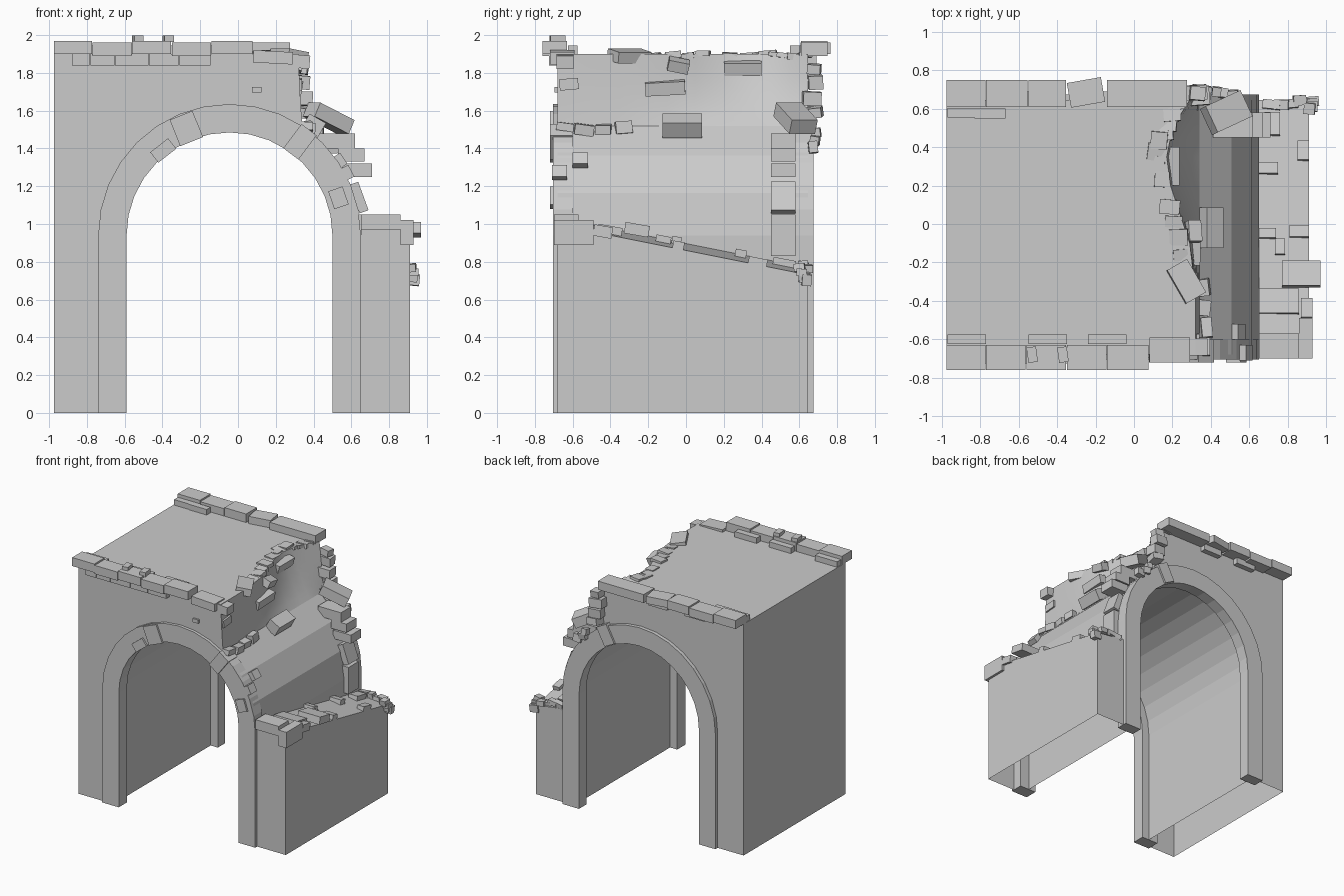
import bpy, bmesh, math, random
from mathutils import Matrix, Vector, Euler

random.seed(4)
if "Cube" in bpy.data.objects:
    bpy.data.objects.remove(bpy.data.objects["Cube"], do_unlink=True)

stone = bpy.data.materials.new("grey stone")
stone.use_nodes = True
GREY = (0.6, 0.6, 0.6, 1)
stone.diffuse_color = GREY
stone.node_tree.nodes["Principled BSDF"].inputs["Base Color"].default_value = GREY

# Main dimensions
LEFT, RIGHT, ROOF = -0.975, 0.91, 1.9
FRONT, BACK = -0.68, 0.645
CENTRE_X, SPRING = -0.045, 0.94
OUTER, LINING, INNER = 0.695, 0.61, 0.545
SEGMENTS, BREAK = 16, 5


def finish(name, bm):
    mesh = bpy.data.meshes.new(name)
    bm.to_mesh(mesh)
    bm.free()
    mesh.materials.append(stone)
    obj = bpy.data.objects.new(name, mesh)
    bpy.context.collection.objects.link(obj)
    return obj


def brick(name, centre, size, turn=(0, 0, 0)):
    bm = bmesh.new()
    rot = Euler([math.radians(a) for a in turn]).to_matrix().to_4x4()
    bmesh.ops.create_cube(bm, size=1, matrix=Matrix.Translation(centre) @ rot @ Matrix.Diagonal((*size, 1)))
    return finish(name, bm)


def span(name, xs, ys, zs, turn=(0, 0, 0)):
    """Brick given by its extent on each axis."""
    pairs = (xs, ys, zs)
    return brick(name, [sum(p) / 2 for p in pairs], [p[1] - p[0] for p in pairs], turn)


def on_arch(radius, angle):
    a = math.radians(angle)
    return CENTRE_X + radius * math.cos(a), SPRING + radius * math.sin(a)


def arch(radius):
    """Arch outline from the right foot over to the left foot, as (x, z)."""
    arc = [on_arch(radius, 180 * i / SEGMENTS) for i in range(SEGMENTS + 1)]
    return [(arc[0][0], 0)] + arc + [(arc[-1][0], 0)]


def sheet(name, rows):
    """Skin between matching rows of points."""
    bm = bmesh.new()
    grid = [[bm.verts.new(p) for p in row] for row in rows]
    for a, b in zip(grid, grid[1:]):
        for i in range(len(a) - 1):
            bm.faces.new((a[i], a[i + 1], b[i + 1], b[i]))
    bmesh.ops.recalc_face_normals(bm, faces=bm.faces)
    return finish(name, bm)


def panel(name, points):
    bm = bmesh.new()
    bm.faces.new([bm.verts.new(p) for p in points])
    return finish(name, bm)


def wall_top(y, x=RIGHT):
    """Low wall height: falls to the back and slightly outwards."""
    return 0.86 - 0.2 * y + 0.14 * (RIGHT - x)


# Vault lining, and the vault back laid bare in a few broad facets
sheet("vault_lining", [[(x, y, z) for x, z in arch(LINING)] for y in (FRONT, BACK)])
vault = arch(OUTER)
break_angle = 180 * BREAK / SEGMENTS
foot_x = vault[0][0]
bare = [(foot_x, 0.6)] + [on_arch(OUTER, break_angle * i / 3) for i in range(4)]
sheet("vault_back", [[(x, y, z) for x, z in bare] for y in (FRONT, BACK)])

# Broken roof edge, as (y, x)
broken_edge = [(FRONT, 0.32), (-0.35, 0.32), (-0.1, 0.29), (0.05, 0.24), (0.2, 0.19),
               (0.35, 0.17), (0.45, 0.19), (0.55, 0.23), (BACK, 0.29)]
break_x, break_z = bare[-1]


def break_profile(y, top_x):
    """Hollow curve from the roof edge down to the vault."""
    a, c = Vector((top_x, y, ROOF)), Vector((break_x, y, break_z))
    b = Vector((top_x + 0.35 * (break_x - top_x), y, 1.66))
    return [a * (1 - t) ** 2 + b * 2 * t * (1 - t) + c * t * t for t in (i / 6 for i in range(7))]


hollow = sheet("broken_face", [break_profile(y, x) for y, x in broken_edge])
for face in hollow.data.polygons:
    face.use_smooth = True

# Roof, side walls and low wall top
panel("roof", [(LEFT, FRONT, ROOF)] + [(x, y, ROOF) for y, x in broken_edge] + [(LEFT, BACK, ROOF)])
panel("tall_side_wall", [(LEFT, BACK, 0), (LEFT, FRONT, 0), (LEFT, FRONT, ROOF), (LEFT, BACK, ROOF)])
panel("low_side_wall", [(RIGHT, FRONT, 0), (RIGHT, BACK, 0),
                        (RIGHT, BACK, wall_top(BACK)), (RIGHT, FRONT, wall_top(FRONT))])
panel("low_wall_top", [(x, y, wall_top(y, x)) for x, y in
                       ((foot_x, FRONT), (RIGHT, FRONT), (RIGHT, BACK), (foot_x, BACK))])

# End walls and arch rings
for side, y, edge, ring_y in (("front", FRONT, broken_edge[0], (-0.705, -0.6)),
                              ("back", BACK, broken_edge[-1], (0.58, 0.675))):
    outline = [Vector((LEFT, y, 0)), Vector((LEFT, y, ROOF))] + break_profile(y, edge[1])
    outline += [Vector((x, y, z)) for x, z in vault[BREAK + 2:]]
    panel(side + "_wall", outline)
    panel(side + "_low_wall", [(foot_x, y, 0), (RIGHT, y, 0),
                               (RIGHT, y, wall_top(y)), (foot_x, y, wall_top(y, foot_x))])
    loops = []
    for radius, depth in ((OUTER, 0), (OUTER, 1), (INNER, 1), (INNER, 0), (OUTER, 0)):
        loops.append([(x, ring_y[depth], z) for x, z in arch(radius)])
    ring = sheet(side + "_arch_ring", loops)
    bm = bmesh.new()
    bm.from_mesh(ring.data)
    bmesh.ops.remove_doubles(bm, verts=bm.verts, dist=0.0001)
    bmesh.ops.holes_fill(bm, edges=[e for e in bm.edges if e.is_boundary])
    bmesh.ops.recalc_face_normals(bm, faces=bm.faces)
    bm.to_mesh(ring.data)
    bm.free()

# Cornice blocks along the front and back roof edges
front_cuts = [LEFT, -0.77, -0.56, -0.35, -0.14, 0.08]
for i, (a, b) in enumerate(zip(front_cuts, front_cuts[1:])):
    drop = 0.01 * (i % 2)
    span("front_cornice", (a, b - 0.004), (-0.76, -0.63), (ROOF - drop, 1.97 - drop))
span("front_cornice_end", (0.08, 0.29), (-0.72, -0.59), (1.85, 1.915), (0, 3, 0))
for i, (a, b) in enumerate(((LEFT, -0.77), (-0.77, -0.55), (-0.55, -0.35), (-0.14, 0.28))):
    drop = 0.01 * (i % 2)
    span("back_cornice", (a, b - 0.004), (0.61, 0.75), (ROOF - drop, 1.97 - drop))
span("back_cornice_loose", (-0.34, -0.16), (0.62, 0.75), (ROOF, 1.96), (0, 0, 10))
under_cuts = [-0.88, -0.78, -0.65, -0.47, -0.31, -0.14]
for a, b in zip(under_cuts, under_cuts[1:]):
    span("front_under_cornice", (a, b - 0.005), (-0.725, -0.62), (1.84, ROOF))
for a, b in ((-0.65, -0.47), (-0.31, -0.14)):
    span("back_under_cornice", (a, b), (0.6, 0.69), (1.85, ROOF))
for x, y, width in ((-0.87, -0.6, 0.2), (-0.45, -0.6, 0.2), (-0.14, -0.6, 0.2),
                    (-0.87, 0.58, 0.2), (-0.75, 0.575, 0.16), (-0.09, 0.65, 0.1)):
    brick("roof_brick", (x, y, 1.92), (width, 0.05, 0.05))
for x in (-0.53, -0.37):
    brick("cornice_chip", (x, -0.68, 1.98), (0.05, 0.08, 0.035), (0, 0, 8))


# Small rubble scattered along a path
def rubble(name, start, end, count, size):
    a, b = Vector(start), Vector(end)
    for i in range(count):
        spot = a.lerp(b, (i + 0.5) / count) + Vector([random.uniform(-0.01, 0.01) for _ in range(3)])
        dims = [s * random.uniform(0.75, 1.25) for s in size]
        brick(name, spot, dims, [random.uniform(-8, 8) for _ in range(3)])


for (y0, x0), (y1, x1) in zip(broken_edge[1:], broken_edge[2:]):
    rubble("roof_edge_rubble", (x0 - 0.05, y0, 1.895), (x1 - 0.05, y1, 1.895), 2, (0.09, 0.075, 0.03))
rubble("back_edge_rubble", (0.32, 0.68, 1.87), (0.35, 0.67, 1.55), 4, (0.09, 0.08, 0.06))
rubble("back_arch_rubble", (0.4, 0.68, 1.5), (0.52, 0.68, 1.38), 3, (0.06, 0.04, 0.06))
rubble("vault_rubble", (0.37, -0.7, 1.51), (0.37, -0.28, 1.5), 4, (0.06, 0.09, 0.055))
rubble("corner_rubble", (0.92, 0.6, 0.77), (0.92, 0.64, 0.7), 4, (0.06, 0.05, 0.05))
rubble("back_wall_rubble", (0.69, 0.62, 0.79), (0.88, 0.64, 0.75), 4, (0.08, 0.05, 0.04))

# Loose stones on the low wall
for x, y, width, depth in ((0.88, 0.38, 0.06, 0.1), (0.7, 0.29, 0.1, 0.06), (0.69, -0.05, 0.1, 0.05),
                           (0.86, -0.04, 0.1, 0.06), (0.76, -0.12, 0.05, 0.08), (0.72, 0.52, 0.08, 0.12)):
    brick("low_wall_stone", (x, y, wall_top(y, x) + 0.01), (width, depth, 0.045), (-11, 0, 0))

# Large fallen stones
for centre, size, turn in (
        ((0.27, -0.3, 1.89), (0.12, 0.2, 0.06), (0, 10, 30)),
        ((0.18, 0.3, 1.83), (0.1, 0.2, 0.07), (0, 15, 0)),
        ((0.31, -0.04, 1.84), (0.07, 0.11, 0.06), (-12, 20, 0)),
        ((0.31, -0.11, 1.72), (0.06, 0.21, 0.07), (3, 10, 0)),
        ((0.4, -0.02, 1.52), (0.1, 0.21, 0.09), (0, 30, 0)),
        ((0.48, 0.58, 1.56), (0.22, 0.15, 0.08), (0, 25, 25)),
        ((0.33, -0.64, 1.86), (0.1, 0.09, 0.07), (0, 5, 0)),
        ((0.3, -0.62, 1.74), (0.08, 0.1, 0.06), (5, 0, 0))):
    brick("fallen_stone", centre, size, turn)

# Stepped stones lying on the vault near the back
for xs, zs in (((0.41, 0.62), (1.4, 1.48)), ((0.53, 0.67), (1.33, 1.4)), ((0.55, 0.71), (1.25, 1.32))):
    span("step_stone", xs, (0.45, 0.58), zs)
brick("step_stone", (0.64, 0.515, 1.14), (0.05, 0.13, 0.16), (0, -20, 0))
span("step_stone", (0.6, 0.69), (0.45, 0.58), (0.83, 1.05))


# Raised voussoirs on the arch rings
def voussoir(name, angle, radius, y, size):
    x, z = on_arch(radius, angle)
    brick(name, (x, y, z), size, (0, -angle, 0))


for angle, radius, size in ((128, 0.57, (0.07, 0.12, 0.12)), (112, 0.61, (0.15, 0.12, 0.13)),
                            (53, 0.62, (0.16, 0.12, 0.1)), (19, 0.61, (0.08, 0.12, 0.1))):
    voussoir("front_voussoir", angle, radius, -0.66, size)
voussoir("back_voussoir", 62, 0.63, 0.64, (0.16, 0.1, 0.1))
for angle, y in ((28, -0.67), (34, -0.56)):
    voussoir("vault_chip", angle, 0.71, y, (0.04, 0.08, 0.07))

# Stones on top of the low wall
span("low_wall_block", (foot_x, 0.86), (-0.7, -0.57), (0.97, 1.05))
span("low_wall_block", (foot_x, 0.86), (-0.47, -0.34), (0.92, 0.99), (-10, 0, 0))
span("low_wall_corner", (0.86, 0.93), (-0.7, -0.49), (0.89, 1.02))
brick("low_wall_slab", (0.87, -0.26, 0.97), (0.2, 0.13, 0.06), (-10, 0, 0))
brick("low_wall_chip", (0.9, -0.44, 0.96), (0.06, 0.1, 0.06), (-10, 0, 0))
brick("front_wall_chip", (0.1, -0.68, 1.71), (0.05, 0.03, 0.03))
